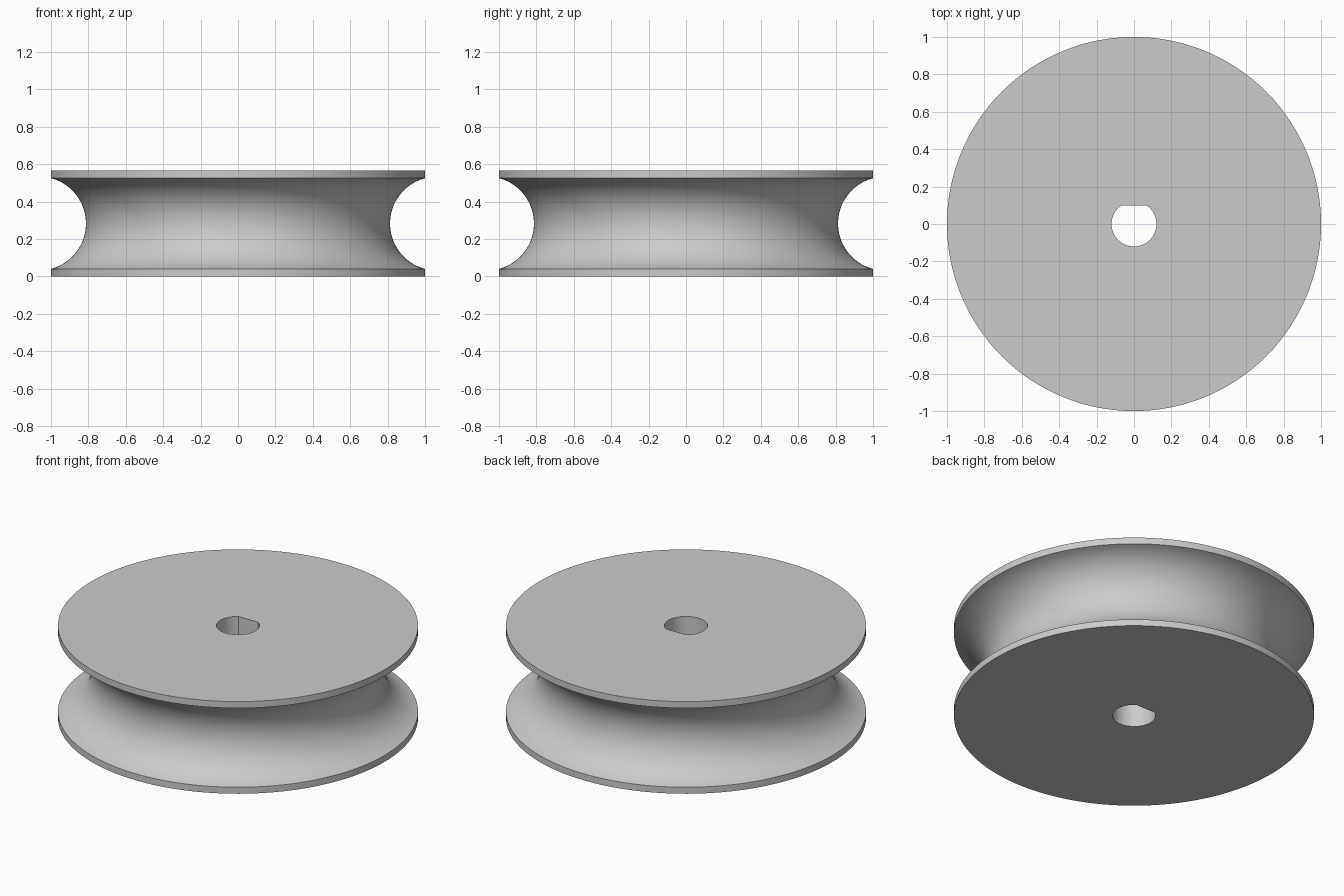
import bpy
import bmesh
from math import asin, cos, sin, pi, radians

cube = bpy.data.objects.get("Cube")
if cube:
    bpy.data.objects.remove(cube, do_unlink=True)

SEGMENTS = 192
HEIGHT = 0.565
RIM = 0.04            # thickness of each flange edge
WAIST = 0.813         # radius at the bottom of the groove
BORE = 0.12
FLAT = BORE * sin(radians(56.25))   # flat side of the D-shaped bore

# Material
grey = bpy.data.materials.new("light grey")
grey.use_nodes = True
colour = (0.6, 0.6, 0.6, 1)
grey.diffuse_color = colour
grey.node_tree.nodes["Principled BSDF"].inputs["Base Color"].default_value = colour

# Profile: circular-arc groove between two thin rims
half = HEIGHT / 2 - RIM
depth = 1 - WAIST
arc_radius = (half ** 2 + depth ** 2) / (2 * depth)
arc_centre = WAIST + arc_radius
sweep = asin(half / arc_radius)
STEPS = 32
profile = [(BORE, 0), (1, 0)]
for i in range(STEPS + 1):
    a = sweep * (2 * i / STEPS - 1)
    profile.append((arc_centre - arc_radius * cos(a), HEIGHT / 2 + arc_radius * sin(a)))
profile += [(1, HEIGHT), (BORE, HEIGHT)]

# Revolve the profile, cutting the bore ring off at the flat
bm = bmesh.new()
rings = []
for r, z in profile:
    ring = []
    for s in range(SEGMENTS):
        a = 2 * pi * s / SEGMENTS
        y = r * sin(a)
        if r == BORE:
            y = min(y, FLAT)
        ring.append(bm.verts.new((r * cos(a), y, z)))
    rings.append(ring)
for lower, upper in zip(rings, rings[1:] + rings[:1]):
    for s in range(SEGMENTS):
        t = (s + 1) % SEGMENTS
        bm.faces.new((lower[s], lower[t], upper[t], upper[s]))
bmesh.ops.recalc_face_normals(bm, faces=bm.faces)

mesh = bpy.data.meshes.new("grooved_wheel")
bm.to_mesh(mesh)
bm.free()
mesh.materials.append(grey)
wheel = bpy.data.objects.new("grooved_wheel", mesh)
bpy.context.collection.objects.link(wheel)

# Smooth curves, crisp rims
bpy.ops.object.select_all(action="DESELECT")
wheel.select_set(True)
bpy.context.view_layer.objects.active = wheel
bpy.ops.object.shade_smooth_by_angle(angle=radians(30))
